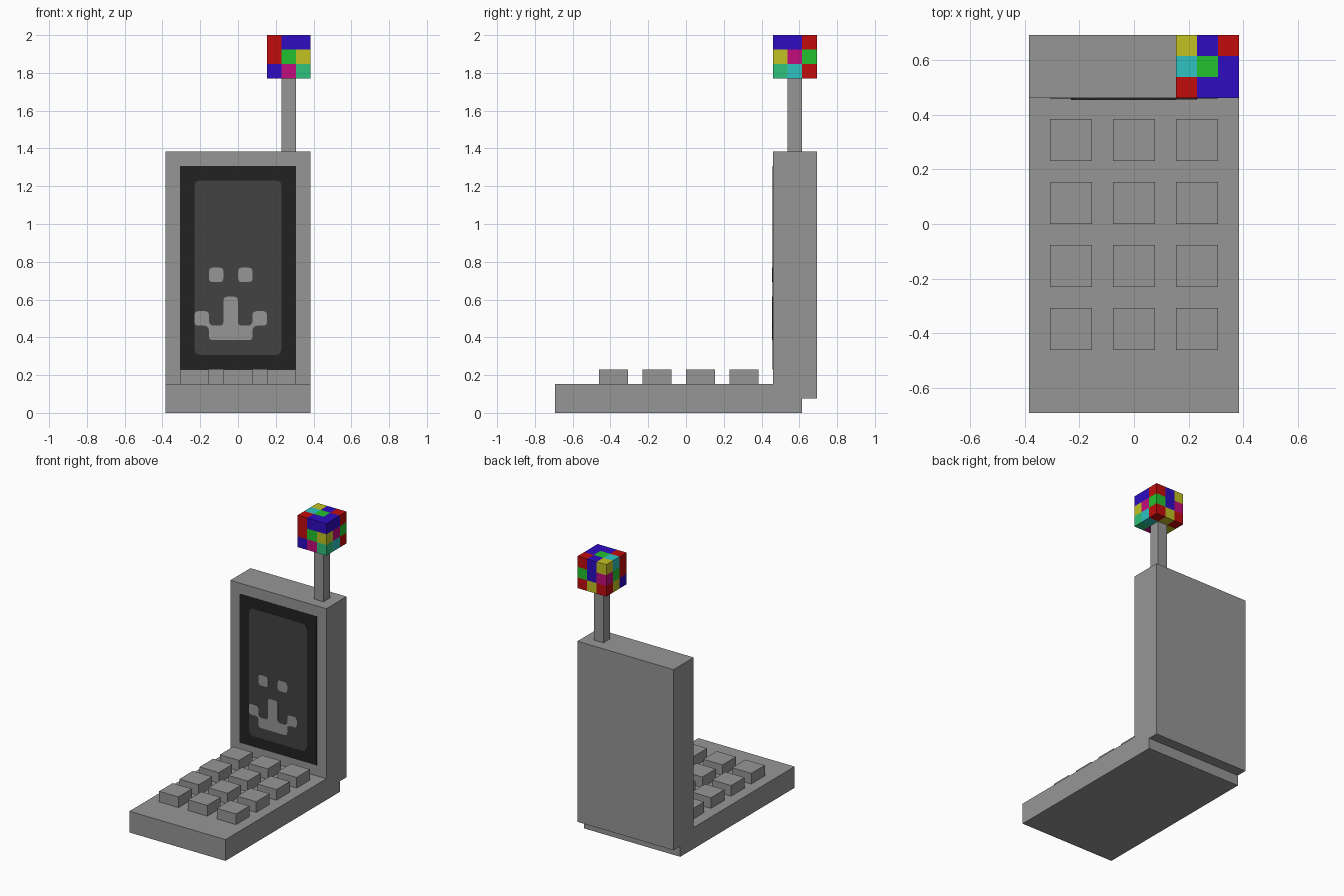
import bpy
import bmesh
from mathutils import Vector

if "Cube" in bpy.data.objects:
    bpy.data.objects.remove(bpy.data.objects["Cube"], do_unlink=True)

U = 2 / 26  # one grid cell of the blocky design


def material(name, *srgb):
    mat = bpy.data.materials.new(name)
    mat.use_nodes = True
    linear = [((c / 255 + 0.055) / 1.055) ** 2.4 if c > 10 else c / 3300 for c in srgb]
    mat.diffuse_color = (*linear, 1)
    mat.node_tree.nodes["Principled BSDF"].inputs["Base Color"].default_value = (*linear, 1)
    return mat


grey = material("case grey", 150, 150, 150)
black = material("bezel black", 34, 34, 34)
dark = material("screen dark grey", 66, 66, 66)
cell_mats = {
    "R": material("red", 194, 12, 12),
    "B": material("blue", 46, 12, 194),
    "Y": material("yellow", 194, 194, 34),
    "G": material("green", 34, 194, 46),
    "C": material("cyan", 46, 194, 194),
    "M": material("magenta", 194, 12, 124),
    "S": material("sea green", 46, 194, 124),
}


def finish(name, bm, *mats):
    bmesh.ops.recalc_face_normals(bm, faces=bm.faces)
    bmesh.ops.scale(bm, vec=(U, U, U), verts=bm.verts)
    mesh = bpy.data.meshes.new(name)
    bm.to_mesh(mesh)
    bm.free()
    for mat in mats:
        mesh.materials.append(mat)
    obj = bpy.data.objects.new(name, mesh)
    bpy.context.collection.objects.link(obj)
    return obj


def prism(name, points, offset, mat):
    """Extrude a flat outline of 3D points along an offset."""
    bm = bmesh.new()
    face = bm.faces.new([bm.verts.new(p) for p in points])
    side = bmesh.ops.extrude_face_region(bm, geom=[face], use_keep_orig=True)["geom"]
    verts = [v for v in side if isinstance(v, bmesh.types.BMVert)]
    bmesh.ops.translate(bm, vec=offset, verts=verts)
    return finish(name, bm, mat)


def box(name, x0, x1, y0, y1, z0, z1, mat):
    base = [(x0, y0, z0), (x1, y0, z0), (x1, y1, z0), (x0, y1, z0)]
    return prism(name, base, (0, 0, z1 - z0), mat)


def plate(name, outline, layer, mat, radius=0.0):
    """Thin plate on the lid, with softened corners."""
    pts = [Vector(p) for p in outline]
    soft = []
    for i, p in enumerate(pts):
        a, b = pts[i - 1] - p, pts[(i + 1) % len(pts)] - p
        r = min(radius, a.length * 0.4, b.length * 0.4)
        if r == 0:
            soft.append(p)
            continue
        a, b = a.normalized() * r, b.normalized() * r
        soft += [p + a, p + (a + b) * 0.25, p + b]
    thick = 0.03 * layer
    return prism(name, [(p.x, 6, p.y) for p in soft], (0, -thick, 0), mat)


def rect(x0, x1, z0, z1):
    return [(x0, z0), (x1, z0), (x1, z1), (x0, z1)]


# Case: base and upright lid from one side profile
side_profile = [(-9, 0), (8, 0), (8, 1), (9, 1), (9, 18), (6, 18), (6, 2), (-9, 2)]
prism("case", [(-5, y, z) for y, z in side_profile], (10, 0, 0), grey)

# Keypad
for row in range(4):
    for col in range(3):
        x, y = -4 + 3 * col, -6 + 3 * row
        box(f"key_{row + 1}_{col + 1}", x, x + 2, y, y + 2, 2, 3, grey)

# Display
plate("screen_bezel", rect(-4, 4, 3, 17), 1, black)
plate("screen", rect(-3, 3, 4, 16), 2, dark, 0.4)

# Face on the display
plate("right_eye", rect(-2, -1, 9, 10), 3, grey, 0.25)
plate("left_eye", rect(0, 1, 9, 10), 3, grey, 0.25)
n = 0.2  # half width of the bridge between cheeks and mouth
half = [(0, 8), (0, 6), (1 - n, 6), (1, 6 + n), (1, 7), (2, 7),
        (2, 6), (1 + n, 6), (1, 6 - n), (1, 5)]
mirrored = [(-1 - x, z) for x, z in reversed(half)]
plate("nose_and_smile", half + mirrored, 3, grey, 0.25)

# Antenna with a patchwork cube on top
box("antenna", 3, 4, 7, 8, 18, 23, grey)

layers = [  # bottom to top, each front to back, each right to left
    ("BMS", "YGC", "RYR"),
    ("RGY", "GGM", "MBG"),
    ("RBB", "CGB", "YBR"),
]
keys = list(cell_mats)
bm = bmesh.new()
bmesh.ops.create_cube(bm, size=3)
bmesh.ops.subdivide_edges(bm, edges=bm.edges[:], cuts=2, use_grid_fill=True)
bm.normal_update()
for face in bm.faces:
    cell = face.calc_center_median() - face.normal * 0.5
    x, y, z = (round(c) + 1 for c in cell)
    face.material_index = keys.index(layers[z][y][x])
bmesh.ops.translate(bm, vec=(3.5, 7.5, 24.5), verts=bm.verts)
finish("antenna_cube", bm, *cell_mats.values())
